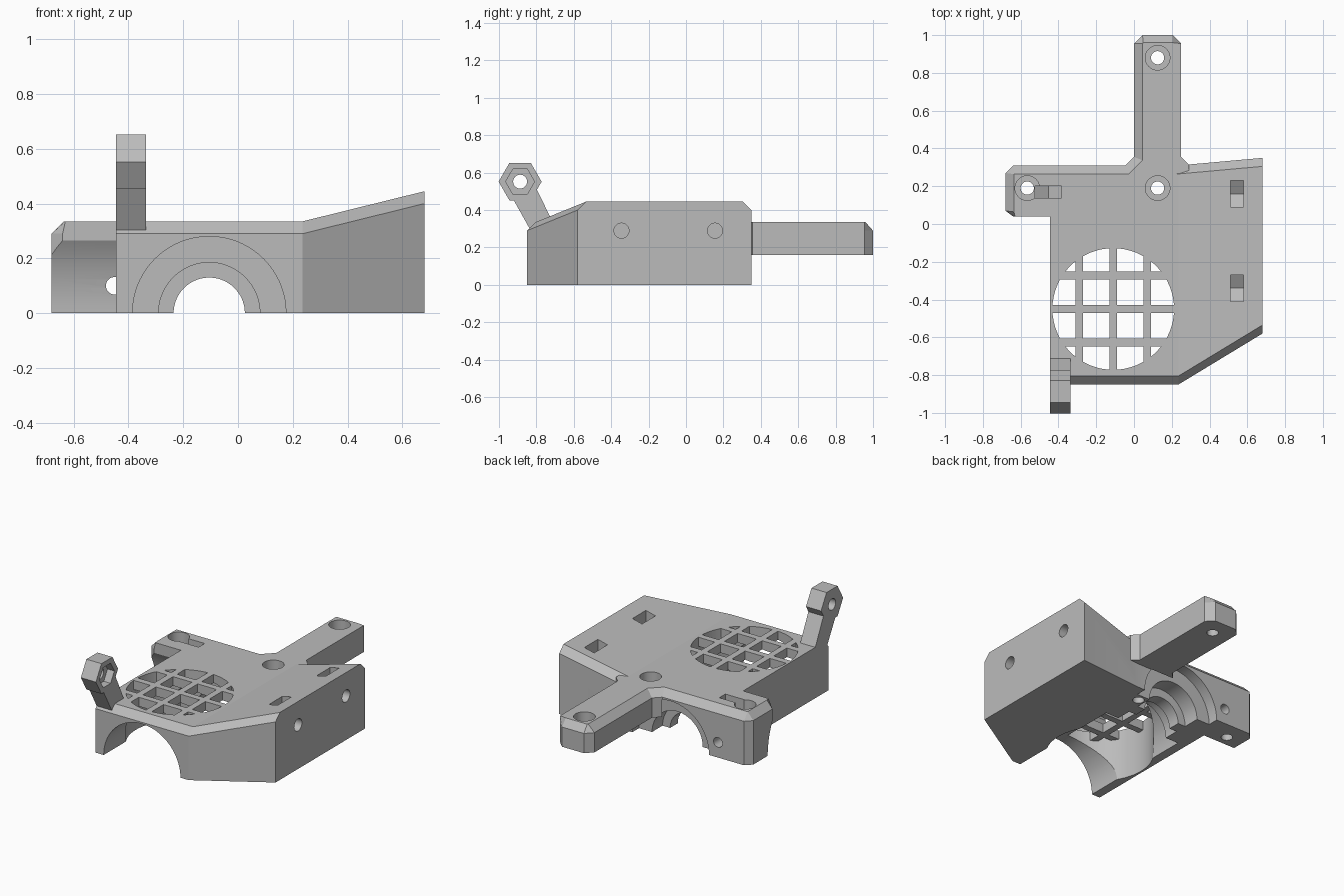
import bpy, bmesh, math
from mathutils import Matrix, Vector

cube = bpy.data.objects.get("Cube")
if cube:
    bpy.data.objects.remove(cube, do_unlink=True)

grey = bpy.data.materials.new("matte_grey")
grey.use_nodes = True
tone = (0.5, 0.5, 0.5, 1)
grey.diffuse_color = tone
grey.node_tree.nodes["Principled BSDF"].inputs["Base Color"].default_value = tone


def to_object(name, bm):
    bmesh.ops.recalc_face_normals(bm, faces=bm.faces)
    mesh = bpy.data.meshes.new(name)
    bm.to_mesh(mesh)
    bm.free()
    obj = bpy.data.objects.new(name, mesh)
    bpy.context.collection.objects.link(obj)
    mesh.materials.append(grey)
    return obj


def combine(target, other, operation):
    """Apply a boolean and drop the helper."""
    other.hide_render = True
    mod = target.modifiers.new("boolean", 'BOOLEAN')
    mod.operation, mod.solver, mod.object = operation, 'EXACT', other
    bpy.context.view_layer.objects.active = target
    bpy.ops.object.modifier_apply(modifier=mod.name)
    bpy.data.objects.remove(other, do_unlink=True)


def cut(target, other):
    combine(target, other, 'DIFFERENCE')


def join(target, other):
    combine(target, other, 'UNION')


def box(x0, x1, y0, y1, z0, z1):
    return prism([(x0, y0), (x1, y0), (x1, y1), (x0, y1)], 'Z', z0, z1)


def prism(points, axis, a, b):
    """Extrude a closed 2D outline along one axis from a to b."""
    place = {'X': lambda u, v, w: (w, u, v), 'Y': lambda u, v, w: (u, w, v),
             'Z': lambda u, v, w: (u, v, w)}[axis]
    bm = bmesh.new()
    lo = [bm.verts.new(place(u, v, a)) for u, v in points]
    hi = [bm.verts.new(place(u, v, b)) for u, v in points]
    bm.faces.new(lo)
    bm.faces.new(hi)
    for i in range(len(points)):
        j = (i + 1) % len(points)
        bm.faces.new((lo[i], lo[j], hi[j], hi[i]))
    return to_object("prism", bm)


def rod(axis, u, v, r, a, b, sides=64):
    """Cylinder (or hexagon) along an axis through (u, v)."""
    turn = math.tau / sides
    return prism([(u + r * math.cos(i * turn), v + r * math.sin(i * turn))
                  for i in range(sides)], axis, a, b)


CHAMFER = 0.045


def roof(x):
    return 0.335 + max(0, x - 0.235) * 0.247


def chamfered_block(name, outline, bottom, split=None):
    """Walls from an outline of (x, y, inset x, inset y) with a bevelled top rim."""
    bm = bmesh.new()
    height = roof if split else (lambda x: 0.335)
    low = [bm.verts.new((x, y, bottom)) for x, y, _, _ in outline]
    mid = [bm.verts.new((x, y, height(x) - CHAMFER)) for x, y, _, _ in outline]
    top = [bm.verts.new((x + dx, y + dy, height(x + dx))) for x, y, dx, dy in outline]
    n = len(outline)
    for i in range(n):
        j = (i + 1) % n
        bm.faces.new((low[i], low[j], mid[j], mid[i]))
        bm.faces.new((mid[i], mid[j], top[j], top[i]))
    bm.faces.new(low)
    if split:
        a, b = split
        bm.faces.new(top[a:b + 1])
        bm.faces.new(top[b:] + top[:a + 1])
    else:
        bm.faces.new(top)
    return to_object(name, bm)


# Main housing with the side ear; the roof rises on the +x side
c = CHAMFER
body = chamfered_block("housing", [
    (-0.445, -0.85, 0, c), (0.235, -0.85, 0, c), (0.68, -0.58, 0, c),
    (0.68, 0.35, 0, -c), (0.235, 0.31, 0, -c),
    (-0.64, 0.31, 0.005, -c), (-0.68, 0.27, c, -0.006),
    (-0.68, 0.07, c, -0.006), (-0.64, 0.04, 0.01, 0), (-0.445, 0.04, 0, 0)],
    0, split=(1, 4))

# Hollow front of the ear
cut(body, rod('X', -0.36, 0, 0.48, -0.75, -0.445, 96))

# Rear mounting arm with corner gussets
arm = chamfered_block("rear_arm", [
    (-0.045, 0.27, 0.018, -0.02), (-0.045, 0.31, 0.018, -c), (0, 0.355, c, -0.018),
    (0, 0.955, c, 0), (0.045, 1, 0.004, -0.04), (0.205, 1, 0, -0.04),
    (0.25, 0.955, 0, 0), (0.25, 0.355, 0, 0), (0.29, 0.315, 0, 0), (0.29, 0.27, 0, 0)],
    0.16)
join(body, arm)

# Stepped half-round bore along the underside
BORE_X = -0.105
for radius, y0, y1 in [(0.28, -0.9, -0.05), (0.185, -0.06, 0.05), (0.13, 0.04, 0.14),
                       (0.185, 0.13, 0.25), (0.28, 0.24, 0.312)]:
    cut(body, rod('Y', BORE_X, 0, radius, y0, y1, 72))

# Round fan chamber and its grille
FAN = (-0.11, -0.45)
cut(body, rod('Z', *FAN, 0.322, -0.1, 0.275))
openings = rod('Z', *FAN, 0.322, 0.25, 0.5)
for k in (-1, 0, 1):
    x, y = FAN[0] + k * 0.18, FAN[1] + k * 0.178
    cut(openings, box(x - 0.021, x + 0.021, -1, 0, 0.2, 0.6))
    cut(openings, box(-0.6, 0.4, y - 0.021, y + 0.021, 0.2, 0.6))
cut(body, openings)

# Counterbored vertical screw holes
for x, y in [(0.125, 0.19), (0.125, 0.88), (-0.565, 0.19)]:
    cut(body, rod('Z', x, y, 0.035, -0.1, 0.5, 48))
    cut(body, rod('Z', x, y, 0.065, 0.24, 0.5, 48))


def slot(mid, base):
    """Nut slot outline with a pointed floor."""
    return [(mid - 0.07, 0.6), (mid - 0.07, base + 0.04), (mid, base),
            (mid + 0.07, base + 0.04), (mid + 0.07, 0.6)]


# Side screw holes with nut slots
for y in (0.16, -0.34):
    cut(body, rod('X', y - 0.005, 0.29, 0.04, 0.4, 0.75, 48))
    cut(body, prism(slot(y, 0.21), 'X', 0.51, 0.58))

# Rear screw hole and nut slot at the ear
cut(body, rod('Y', -0.45, 0.1, 0.032, 0.1, 0.4, 48))
cut(body, prism(slot(-0.453, 0.02), 'Y', 0.137, 0.2))

# Upright hinge lug: slanted neck and hexagonal eye
HINGE = (-0.887, 0.552)
lug = prism([(-0.925, 0.46), (-0.82, 0.272), (-0.70, 0.272), (-0.70, 0.31),
             (-0.80, 0.515), (-0.88, 0.55)], 'X', -0.445, -0.335)
join(lug, rod('X', *HINGE, 0.115, -0.445, -0.335, 6))
cut(lug, rod('X', *HINGE, 0.077, -0.385, -0.3, 6))
cut(lug, rod('X', *HINGE, 0.037, -0.5, -0.3, 48))
lug.name = "hinge_lug"

# Smooth the round parts, keep every other edge sharp
for obj in (body, lug):
    bpy.ops.object.select_all(action='DESELECT')
    obj.select_set(True)
    bpy.context.view_layer.objects.active = obj
    bpy.ops.object.shade_smooth_by_angle(angle=math.radians(12))
